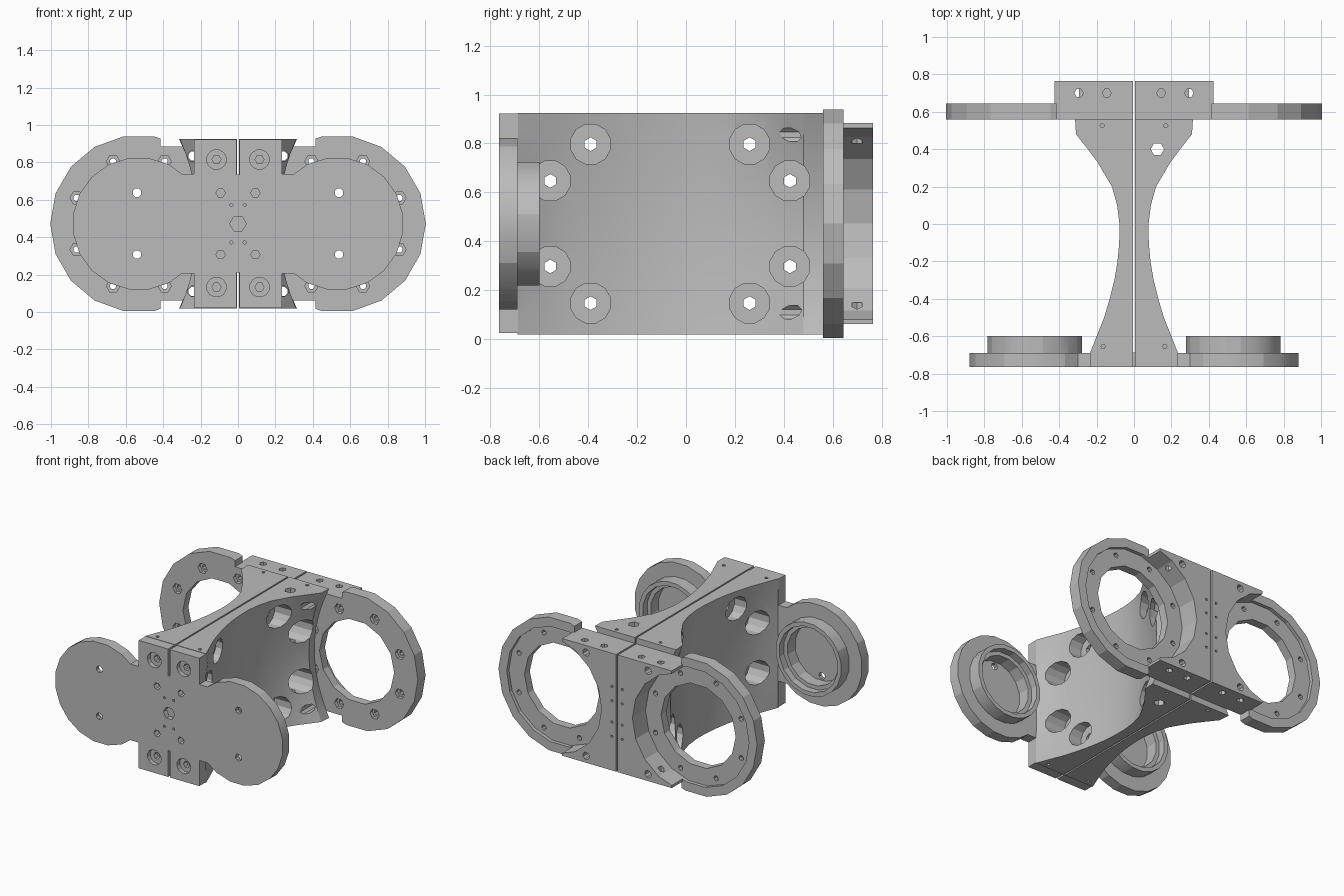
import bpy, bmesh, math
from mathutils import Matrix, Vector

cube = bpy.data.objects.get("Cube")
if cube:
    bpy.data.objects.remove(cube, do_unlink=True)

grey = bpy.data.materials.new("machined grey")
grey.use_nodes = True
grey.diffuse_color = (0.5, 0.5, 0.5, 1)
grey.node_tree.nodes["Principled BSDF"].inputs["Base Color"].default_value = (0.5, 0.5, 0.5, 1)

MID = 0.472      # height of the ring centres
ARM = 0.53       # sideways offset of the ring centres
TURN = {"x": Matrix.Rotation(math.pi / 2, 4, "Y"),
        "y": Matrix.Rotation(-math.pi / 2, 4, "X"),
        "z": Matrix.Identity(4)}


def make(name, bm):
    bmesh.ops.recalc_face_normals(bm, faces=bm.faces)
    mesh = bpy.data.meshes.new(name)
    bm.to_mesh(mesh)
    bm.free()
    mesh.materials.append(grey)
    ob = bpy.data.objects.new(name, mesh)
    bpy.context.collection.objects.link(ob)
    return ob


def box(name, x0, x1, y0, y1, z0, z1):
    bm = bmesh.new()
    bmesh.ops.create_cube(bm, size=1)
    bmesh.ops.scale(bm, vec=(x1 - x0, y1 - y0, z1 - z0), verts=bm.verts)
    bmesh.ops.translate(bm, vec=((x0 + x1) / 2, (y0 + y1) / 2, (z0 + z1) / 2), verts=bm.verts)
    return make(name, bm)


def rod(name, axis, a, b, start, end, radius, sides):
    """Prism along an axis; a and b are its other two coordinates in xyz order."""
    bm = bmesh.new()
    m = (start + end) / 2
    centre = {"x": (m, a, b), "y": (a, m, b), "z": (a, b, m)}[axis]
    spin = Matrix.Rotation(math.pi / sides, 4, "Z")
    bmesh.ops.create_cone(bm, cap_ends=True, segments=sides, radius1=radius, radius2=radius,
                          depth=end - start, matrix=Matrix.Translation(Vector(centre)) @ TURN[axis] @ spin)
    return make(name, bm)


def combine(target, tool, operation="DIFFERENCE"):
    mod = target.modifiers.new("bool", "BOOLEAN")
    mod.operation, mod.solver, mod.object = operation, "EXACT", tool
    bpy.context.view_layer.objects.active = target
    bpy.ops.object.modifier_apply(modifier=mod.name)
    bpy.data.objects.remove(tool, do_unlink=True)


def drill(target, *args):
    combine(target, rod("cutter", *args))


def finish(ob):
    bpy.ops.object.select_all(action="DESELECT")
    ob.select_set(True)
    bpy.context.view_layer.objects.active = ob
    bpy.ops.object.shade_smooth_by_angle(angle=math.radians(18))


# Waisted body, one half per side, hollowed slightly at mid height
outline = [(-0.69, 0.235), (-0.6, 0.2), (-0.5, 0.16), (-0.4, 0.13), (-0.3, 0.105), (-0.2, 0.088),
           (-0.1, 0.079), (0, 0.078), (0.1, 0.09), (0.2, 0.118), (0.33, 0.195), (0.41, 0.255),
           (0.48, 0.31), (0.56, 0.315)]


def body_half(name, side):
    bm = bmesh.new()
    rings, steps = [], 12
    for y, half in outline:
        hollow = 0.025 if y < 0.2 else 0.025 + 0.09 * (y - 0.2) / 0.36
        ring = [bm.verts.new((side * 0.005, y, 0.925)), bm.verts.new((side * 0.005, y, 0.02))]
        for i in range(steps + 1):
            t = 2 * i / steps - 1
            x = half - (hollow * (1 - t * t) if y > -0.65 else 0)
            ring.append(bm.verts.new((side * x, y, MID + 0.4525 * t)))
        rings.append(ring)
    count = len(rings[0])
    for r, s in zip(rings, rings[1:]):
        for i in range(count):
            j = (i + 1) % count
            bm.faces.new((r[i], r[j], s[j], s[i]))
    bm.faces.new(rings[0])
    bm.faces.new(rings[-1])
    body = make(name, bm)
    # Counterbored cross bolts
    for dz, ys in ((0.325, (-0.39, 0.26)), (0.175, (-0.555, 0.425))):
        for y in ys:
            for z in (MID + dz, MID - dz):
                ends = sorted((side * 0.045, side * 0.5))
                drill(body, "x", y, z, *ends, 0.084, 12)
                drill(body, "x", y, z, -0.5, 0.5, 0.028, 6)
    # Bolt holes running back, and pin holes in top and bottom
    for z in (0.835, 0.11):
        drill(body, "y", side * 0.24, z, 0.2, 0.7, 0.03, 8)
    for x, y in ((0.17, 0.525), (0.165, -0.655)):
        for z in (0.925, 0.02):
            drill(body, "z", side * x, y, z - 0.03, z + 0.03, 0.012, 6)
    if side > 0:
        drill(body, "z", 0.125, 0.4, -0.1, 1.1, 0.036, 6)
    finish(body)


body_half("body_left_half", 1)
body_half("body_right_half", -1)

# Front plate: column, neck and two discs with cups behind
front = box("front_plate", -0.235, 0.235, -0.765, -0.688, 0.025, 0.922)
combine(front, box("neck", -0.36, 0.36, -0.765, -0.69, 0.205, 0.738), "UNION")
for s in (1, -1):
    combine(front, rod("disc", "y", s * ARM, MID, -0.765, -0.69, 0.355, 20), "UNION")
    combine(front, rod("cup", "y", s * ARM, MID, -0.72, -0.6, 0.256, 20), "UNION")
    drill(front, "y", s * ARM, MID, -0.65, -0.5, 0.228, 16)
    drill(front, "y", s * ARM, MID, -0.735, -0.5, 0.2, 16)
    for z in (MID + 0.165, MID - 0.165):
        drill(front, "y", s * 0.54, z, -0.8, -0.55, 0.024, 8)
        drill(front, "y", s * 0.093, z, -0.8, -0.72, 0.025, 6)
    for z in (0.815, 0.133):
        drill(front, "y", s * 0.115, z, -0.8, -0.735, 0.053, 12)
        drill(front, "y", s * 0.115, z, -0.8, -0.7, 0.024, 6)
    for z in (MID + 0.1, MID - 0.1):
        drill(front, "y", s * 0.036, z, -0.8, -0.74, 0.009, 6)
drill(front, "y", 0, MID, -0.8, -0.73, 0.044, 6)
for low, high in ((0.735, 1), (-0.1, 0.21)):
    combine(front, box("slit", -0.007, 0.007, -0.8, -0.6, low, high))
finish(front)


# Rear ring plates with the clamping block behind, split in the middle
def rear_half(name, s):
    def span(a, b):
        return sorted((s * a, s * b))
    rear = box(name, *span(0.006, 0.42), 0.56, 0.645, 0.062, 0.884)
    combine(rear, rod("ring", "y", s * ARM, MID, 0.56, 0.645, 0.474, 18), "UNION")
    for low, high in ((0.884, 1.1), (-0.1, 0.062)):
        combine(rear, box("notch", *span(-0.1, 0.415), 0.5, 0.7, low, high))
    combine(rear, box("block", *span(0.006, 0.425), 0.6, 0.765, 0.062, 0.884), "UNION")
    drill(rear, "y", s * ARM, MID, 0.62, 0.9, 0.41, 18)
    drill(rear, "y", s * ARM, MID, 0.5, 0.7, 0.29, 14)
    # Ring bolts: hex pocket in front, round hole behind
    for k in range(8):
        a = math.radians(22.5 + 45 * k)
        x, z = s * ARM + 0.36 * math.cos(a), MID + 0.36 * math.sin(a)
        drill(rear, "y", x, z, 0.5, 0.585, 0.036, 6)
        drill(rear, "y", x, z, 0.5, 0.7, 0.018, 8)
    # Block bolt holes
    for z in (0.835, 0.11):
        drill(rear, "y", s * 0.24, z, 0.5, 0.8, 0.026, 8)
    for x in (0.145, 0.295):
        drill(rear, "z", s * x, 0.7, 0.8, 1, 0.024, 6)
        drill(rear, "z", s * x, 0.7, -0.1, 0.15, 0.024, 6)
    for z in (0.79, 0.165):
        drill(rear, "x", 0.7, z, *span(0.3, 0.6), 0.02, 8)
    for z in (0.65, 0.55, 0.4, 0.3):
        drill(rear, "y", s * 0.04, z, 0.74, 0.8, 0.009, 6)
    finish(rear)


rear_half("rear_bracket_left", 1)
rear_half("rear_bracket_right", -1)
